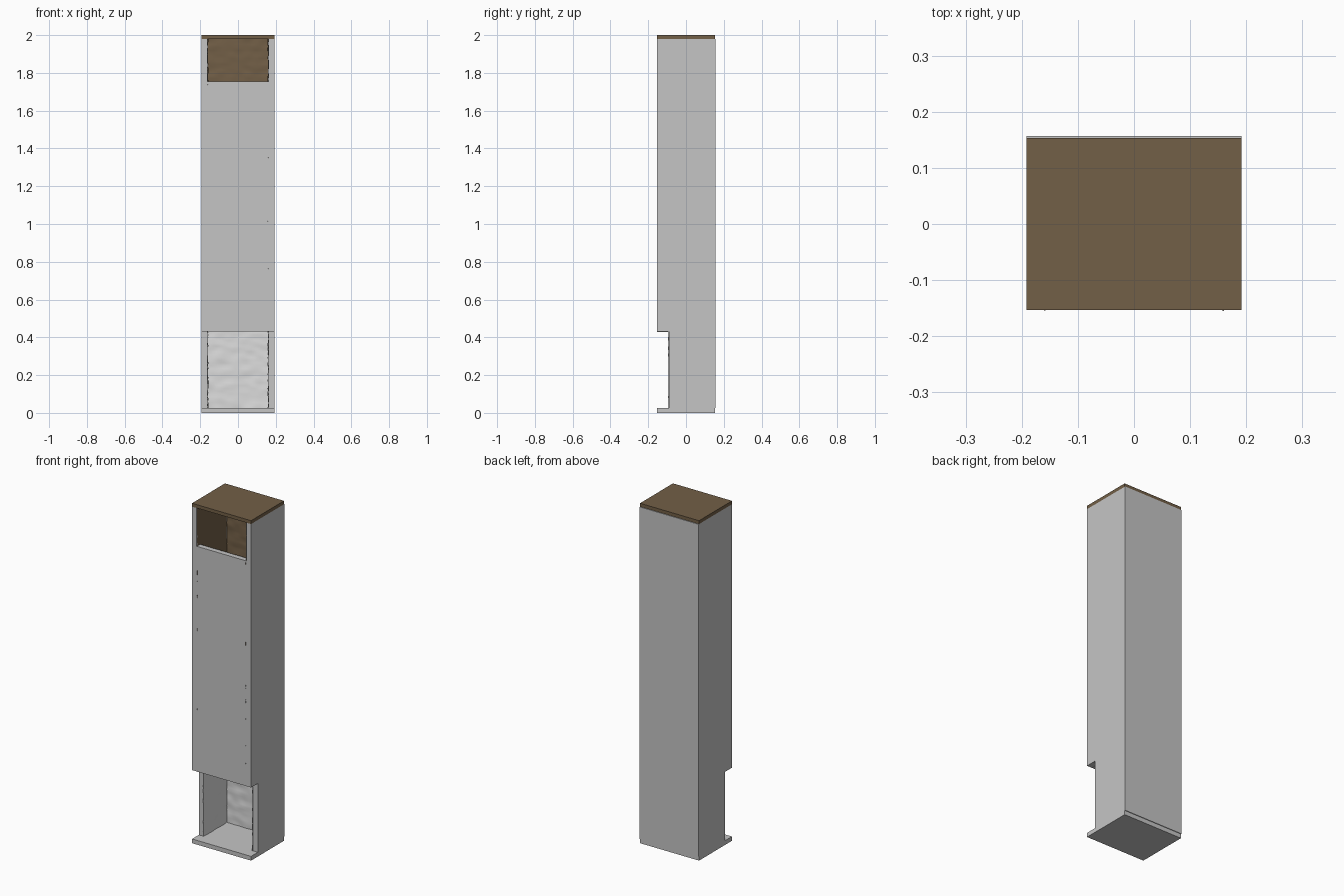
import bpy, bmesh, math
from mathutils import Vector, noise

cube = bpy.data.objects.get("Cube")
if cube:
    bpy.data.objects.remove(cube, do_unlink=True)

# Overall sizes
HALF_W, FRONT, BACK = 0.192, -0.153, 0.157
WALL = 0.03
FLOOR, ROOF, TOP = 0.025, 1.98, 2.0
LOW, HIGH, NOTCH = 0.43, 1.755, -0.09
SPLIT = 1.1


def material(name, color):
    m = bpy.data.materials.new(name)
    m.use_nodes = True
    m.diffuse_color = (*color, 1)
    m.node_tree.nodes["Principled BSDF"].inputs["Base Color"].default_value = (*color, 1)
    return m


grey = material("painted grey", (0.56, 0.56, 0.56))
pale = material("pale plaster", (0.72, 0.72, 0.72))
brown = material("dark wood brown", (0.17, 0.115, 0.063))


def finish(name, bm, *mats):
    mesh = bpy.data.meshes.new(name)
    bm.to_mesh(mesh)
    bm.free()
    obj = bpy.data.objects.new(name, mesh)
    bpy.context.collection.objects.link(obj)
    for m in mats:
        mesh.materials.append(m)
    return obj


def prism(name, profile, x0, x1, mat):
    """Extrude a (y, z) profile along x."""
    bm = bmesh.new()
    face = bm.faces.new([bm.verts.new((x0, y, z)) for y, z in profile])
    moved = bmesh.ops.extrude_face_region(bm, geom=[face])["geom"]
    verts = [v for v in moved if isinstance(v, bmesh.types.BMVert)]
    bmesh.ops.translate(bm, verts=verts, vec=(x1 - x0, 0, 0))
    bmesh.ops.recalc_face_normals(bm, faces=bm.faces)
    return finish(name, bm, mat)


def box(name, x0, x1, y0, y1, z0, z1, mat):
    return prism(name, [(y0, z0), (y1, z0), (y1, z1), (y0, z1)], x0, x1, mat)


def rough_sheet(name, a, b, z0, z1, keep=None):
    """Uneven vertical lining from plan point a to b, brown in the upper part."""
    a, b = Vector((*a, 0)), Vector((*b, 0))
    along = b - a
    normal = along.cross(Vector((0, 0, 1))).normalized()
    nu, nv = math.ceil(along.length / 0.015), math.ceil((z1 - z0) / 0.015)
    bm = bmesh.new()
    rows = []
    for j in range(nv + 1):
        row = []
        for i in range(nu + 1):
            p = a + along * (i / nu) + Vector((0, 0, z0 + (z1 - z0) * j / nv))
            q = Vector((p.x * 20, p.y * 20, p.z * 36))
            p += normal * 0.0035 * noise.noise(q)
            if 0 < j < nv:
                p += along.normalized() * 0.0025 * noise.noise(q * 1.7)
            row.append(bm.verts.new(p))
        rows.append(row)
    for low, high in zip(rows, rows[1:]):
        for i in range(nu):
            f = bm.faces.new((low[i], low[i + 1], high[i + 1], high[i]))
            f.material_index = int(f.calc_center_median().z > SPLIT)
            f.smooth = True
    if keep:
        bmesh.ops.delete(bm, geom=[f for f in bm.faces if not keep(f.calc_center_median())],
                         context="FACES")
    return finish(name, bm, pale, brown)


# Base and lid
box("base_board", -HALF_W, HALF_W, FRONT, 0.153, 0, FLOOR, grey)
box("lid_board", -HALF_W, HALF_W, FRONT, 0.153, ROOF, TOP, brown)

# Side walls, cut back beside the lower opening
side = [(NOTCH, FLOOR), (BACK, FLOOR), (BACK, ROOF), (FRONT, ROOF), (FRONT, LOW), (NOTCH, LOW)]
inner = HALF_W - WALL
prism("left_wall", side, inner, HALF_W, grey)
prism("right_wall", side, -HALF_W, -inner, grey)

# Back wall and front panel between the openings
box("back_wall", -inner, inner, BACK - WALL, BACK, FLOOR, ROOF, grey)
box("front_panel", -inner, inner, FRONT, FRONT + WALL, LOW, HIGH, grey)

# Rough inner linings
lx, ly = inner - 0.003, BACK - WALL - 0.004


def beside_wall(c):
    return c.z > LOW or c.y > NOTCH


rough_sheet("left_lining", (lx, FRONT), (lx, ly), FLOOR, ROOF, beside_wall)
rough_sheet("right_lining", (-lx, ly), (-lx, FRONT), FLOOR, ROOF, beside_wall)
rough_sheet("back_lining", (lx, ly), (-lx, ly), FLOOR, ROOF)
rough_sheet("front_lining", (-lx, FRONT + WALL + 0.004), (lx, FRONT + WALL + 0.004), LOW, HIGH)
